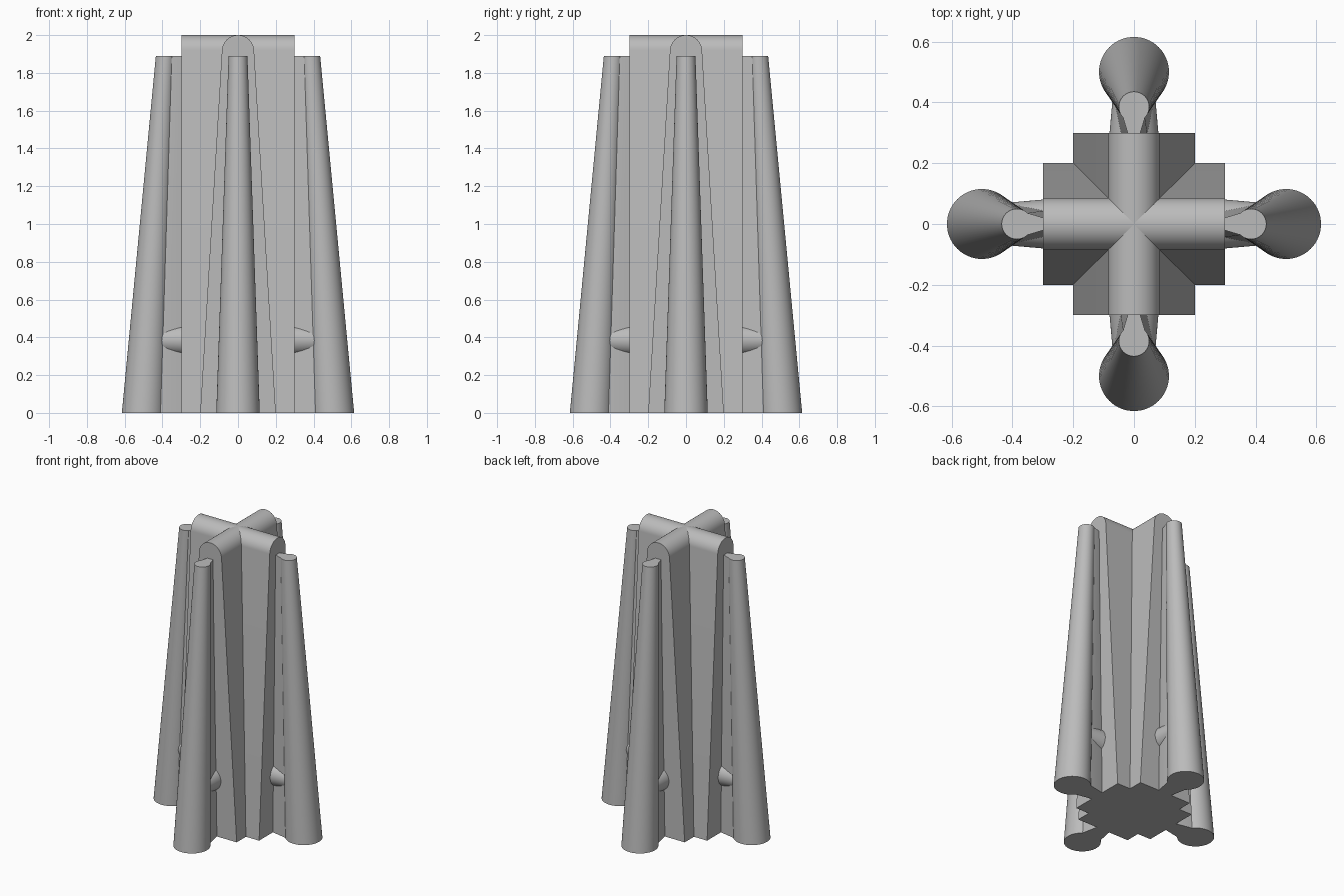
import bpy
from math import pi, sin, cos
from mathutils import Matrix

cube = bpy.data.objects.get("Cube")
if cube:
    bpy.data.objects.remove(cube)

grey = bpy.data.materials.new("plain grey")
grey.use_nodes = True
COLOUR = (0.5, 0.5, 0.5, 1)
grey.diffuse_color = COLOUR
grey.node_tree.nodes["Principled BSDF"].inputs["Base Color"].default_value = COLOUR

SIDES = {"right": pi, "left": 0, "back": pi / 2, "front": -pi / 2}


def loft(name, start, end, turn=0):
    """Solid between two matching outlines, turned about z."""
    n = len(start)
    faces = [(i, (i + 1) % n, n + (i + 1) % n, n + i) for i in range(n)]
    faces += [tuple(reversed(range(n))), tuple(range(n, 2 * n))]
    mesh = bpy.data.meshes.new(name)
    mesh.from_pydata(start + end, [], faces)
    mesh.transform(Matrix.Rotation(turn, 4, "Z"))
    mesh.materials.append(grey)
    obj = bpy.data.objects.new(name, mesh)
    bpy.context.collection.objects.link(obj)
    bpy.ops.object.select_all(action="DESELECT")
    obj.select_set(True)
    bpy.context.view_layer.objects.active = obj
    bpy.ops.object.mode_set(mode="EDIT")
    bpy.ops.mesh.select_all(action="SELECT")
    bpy.ops.mesh.normals_make_consistent(inside=False)
    bpy.ops.object.mode_set(mode="OBJECT")
    bpy.ops.object.shade_smooth_by_angle(angle=pi / 6)
    return obj


def disc(x, z, r, n=64):
    return [(x + r * cos(2 * pi * i / n), r * sin(2 * pi * i / n), z) for i in range(n)]


def ring(x, z, r, n=48):
    return [(x, r * cos(2 * pi * i / n), z + r * sin(2 * pi * i / n)) for i in range(n)]


def web_outline(z, inner, x_mid, y_mid, x_end):
    return [(0.28, -inner, z), (x_mid, -y_mid, z), (x_end, -y_mid, z),
            (x_end, y_mid, z), (x_mid, y_mid, z), (0.28, inner, z)]


# Crossed core ridges: tapered sides with a rounded crest
r, steps, lean = 0.085, 32, 0.06
arc = [lean + (pi - 2 * lean) * i / steps for i in range(steps + 1)]
profile = [(0.2, 0)] + [(r * cos(a), 2 - r + r * sin(a)) for a in arc] + [(-0.2, 0)]
for name, turn in (("core_ridge_long", 0), ("core_ridge_cross", pi / 2)):
    loft(name, [(-0.3, y, z) for y, z in profile], [(0.3, y, z) for y, z in profile], turn)

# Each side: leaning tapered leg, web joining it to the core, and a short peg
for side, turn in SIDES.items():
    loft(side + "_leg", disc(0.5, 0, 0.115), disc(0.385, 1.89, 0.05), turn)
    loft(side + "_web", web_outline(0, 0.046, 0.41, 0.072, 0.48),
         web_outline(1.89, 0.015, 0.35, 0.036, 0.38), turn)
    loft(side + "_peg", ring(0.28, 0.385, 0.082), ring(0.45, 0.385, 0.067), turn)
